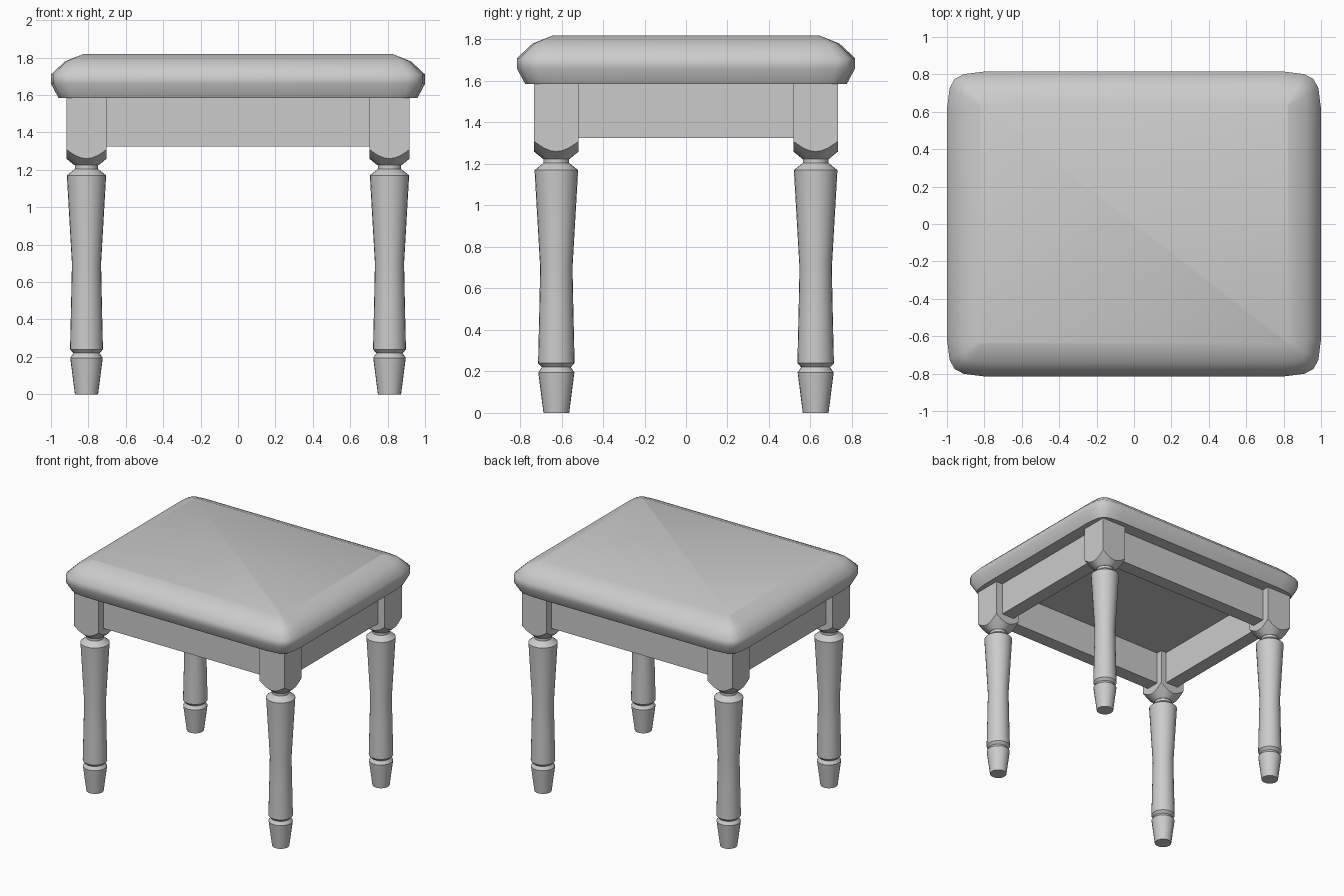
import bpy, bmesh
from math import cos, sin, tau, radians, hypot

cube = bpy.data.objects.get("Cube")
if cube:
    bpy.data.objects.remove(cube)

grey = bpy.data.materials.new("plain_grey")
grey.use_nodes = True
colour = (0.6, 0.6, 0.6, 1)
grey.diffuse_color = colour
grey.node_tree.nodes["Principled BSDF"].inputs["Base Color"].default_value = colour


def loft(name, rings, smooth_angle=None):
    """Skin a stack of equal-length rings, bottom to top, and cap both ends."""
    bm = bmesh.new()
    loops = [[bm.verts.new(p) for p in ring] for ring in rings]
    n = len(loops[0])
    for low, high in zip(loops, loops[1:]):
        for i in range(n):
            j = (i + 1) % n
            bm.faces.new((low[i], low[j], high[j], high[i]))
    bm.faces.new(loops[0][::-1])
    bm.faces.new(loops[-1])
    bmesh.ops.recalc_face_normals(bm, faces=bm.faces)
    mesh = bpy.data.meshes.new(name)
    bm.to_mesh(mesh)
    bm.free()
    mesh.materials.append(grey)
    obj = bpy.data.objects.new(name, mesh)
    bpy.context.collection.objects.link(obj)
    if smooth_angle:
        bpy.ops.object.select_all(action="DESELECT")
        obj.select_set(True)
        bpy.context.view_layer.objects.active = obj
        bpy.ops.object.shade_smooth_by_angle(angle=radians(smooth_angle))
    return obj


def box(name, x, y, z):
    return loft(name, [[(x[0], y[0], h), (x[1], y[0], h), (x[1], y[1], h), (x[0], y[1], h)]
                       for h in z])


# Cushion: stacked rounded rectangles whose corners tighten towards the top
CORNER = [(0, 1), (0.07, 0.45), (0.2, 0.2), (0.45, 0.07), (1, 0)]


def cushion_ring(z, inset, radius):
    hx, hy = 1.0 - inset, 0.815 - inset
    ring = []
    for sx, sy in ((1, 1), (-1, 1), (-1, -1), (1, -1)):
        pts = CORNER if sx * sy > 0 else CORNER[::-1]
        ring += [(sx * (hx - u * radius), sy * (hy - v * radius), z) for u, v in pts]
    return ring


loft("cushion", [cushion_ring(*r) for r in (
    (1.585, 0.04, 0.17), (1.66, 0, 0.2), (1.71, 0, 0.2),
    (1.78, 0.075, 0.12), (1.82, 0.175, 0.01))], 55)

# Legs: turned shaft below a square block whose underside is cut by a cone
SIDES = 24
LEG_X, LEG_Y, HALF, SEAT_Z, RAIL_Z = 0.81, 0.625, 0.108, 1.585, 1.325
SHAFT = [(0, 0.062), (0.195, 0.087), (0.22, 0.07), (0.24, 0.088), (0.5, 0.082),
         (0.7, 0.078), (1.17, 0.105), (1.205, 0.062), (1.23, 0.062)]


def circle(cx, cy, z, r):
    return [(cx + r * cos(tau * i / SIDES), cy + r * sin(tau * i / SIDES), z)
            for i in range(SIDES)]


def square(cx, cy, height):
    ring = []
    for i in range(SIDES):
        c, s = cos(tau * i / SIDES), sin(tau * i / SIDES)
        k = HALF / max(abs(c), abs(s))
        ring.append((cx + c * k, cy + s * k, height(hypot(c, s) * k)))
    return ring


for end, sy in (("front", -1), ("back", 1)):
    for side, sx in (("left", 1), ("right", -1)):
        cx, cy = sx * LEG_X, sy * LEG_Y
        loft(f"{end}_{side}_leg", [circle(cx, cy, z, r) for z, r in SHAFT], 40)
        loft(f"{end}_{side}_leg_block", [
            circle(cx, cy, 1.225, 0.065),
            square(cx, cy, lambda r: 1.26 + 1.1 * (r - HALF)),
            square(cx, cy, lambda r: SEAT_Z)], 30)

# Rails between the blocks, set back from their outer faces
INNER, OUTER = 0.06, 0.05
for name, s in (("front_rail", -1), ("back_rail", 1)):
    y = sorted((s * (LEG_Y - INNER), s * (LEG_Y + OUTER)))
    box(name, (-LEG_X + HALF, LEG_X - HALF), y, (RAIL_Z, SEAT_Z))
for name, s in (("right_rail", -1), ("left_rail", 1)):
    x = sorted((s * (LEG_X - INNER), s * (LEG_X + OUTER)))
    box(name, x, (-LEG_Y + HALF, LEG_Y - HALF), (RAIL_Z, SEAT_Z))
